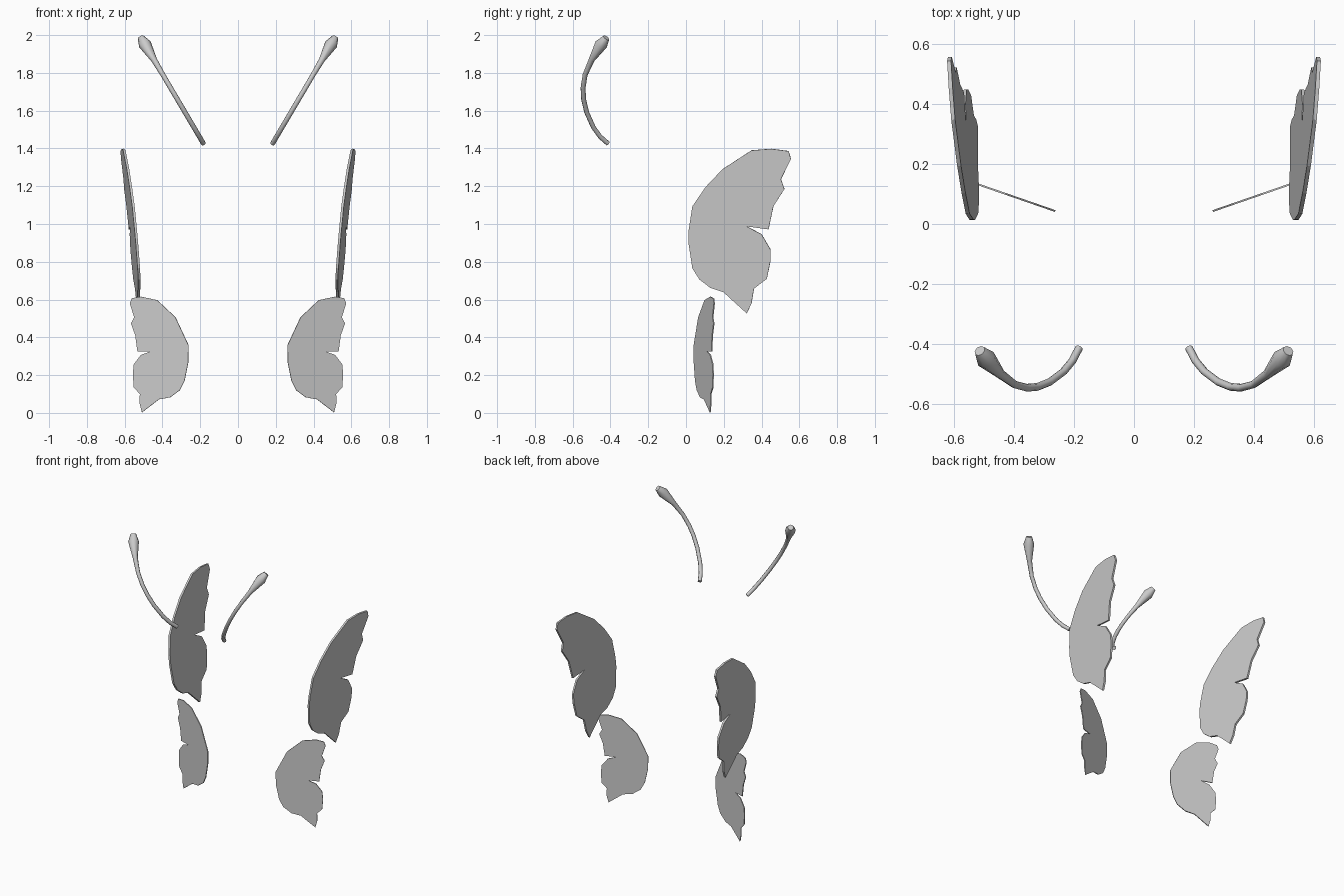
import bpy

# Wing outlines, each listed as (along, height)
UPPER = [(.347, 1.39), (.452, 1.398), (.543, 1.386), (.556, 1.344), (.503, 1.237), (.521, 1.185),
         (.463, 1.094), (.437, .972), (.32, .988), (.40, .946), (.447, .866), (.447, .803),
         (.428, .71), (.36, .658), (.347, .58), (.322, .527), (.198, .64), (.13, .662),
         (.071, .707), (.034, .766), (.013, .904), (.015, .97), (.034, 1.094), (.103, 1.195), (.193, 1.29)]
LOWER = [(.425, .597), (.51, .615), (.558, .607), (.569, .58), (.546, .506), (.563, .474),
         (.54, .41), (.529, .326), (.458, .326), (.51, .307), (.548, .257), (.553, .204),
         (.548, .135), (.516, .1), (.517, .05), (.505, .003), (.415, .072), (.357, .082),
         (.305, .12), (.28, .17), (.26, .27), (.259, .358), (.328, .506)]

# Antenna centre line (y, z, radius), thin stem and bulbous tip
ANTENNA = [(-.413, 1.426, .013), (-.455, 1.463, .013), (-.491, 1.513, .013), (-.526, 1.592, .013),
           (-.542, 1.66, .013), (-.545, 1.72, .013), (-.534, 1.79, .013), (-.50, 1.868, .016),
           (-.449, 1.951, .034), (-.422, 1.986, .019)]


def wing(name, points, thickness):
    mesh = bpy.data.meshes.new(name)
    mesh.from_pydata(points, [], [range(len(points))])
    ob = bpy.data.objects.new(name, mesh)
    bpy.context.collection.objects.link(ob)
    mod = ob.modifiers.new("thickness", 'SOLIDIFY')
    mod.thickness = thickness
    mod.offset = 0


def antenna(name, side):
    curve = bpy.data.curves.new(name, 'CURVE')
    curve.dimensions = '3D'
    curve.bevel_depth = 1
    curve.bevel_resolution = 2
    curve.use_fill_caps = True
    spline = curve.splines.new('POLY')
    spline.points.add(len(ANTENNA) - 1)
    for p, (y, z, r) in zip(spline.points, ANTENNA):
        p.co = (side * (.183 + (z - 1.426) * .59), y, z, 1)
        p.radius = r
    spline.use_smooth = True
    ob = bpy.data.objects.new(name, curve)
    bpy.context.collection.objects.link(ob)
    # Turn the tube into a mesh with crisp end caps
    bpy.ops.object.select_all(action='DESELECT')
    bpy.context.view_layer.objects.active = ob
    ob.select_set(True)
    bpy.ops.object.convert(target='MESH')
    bpy.ops.object.shade_smooth_by_angle(angle=.9)


for label, s in (("right", 1), ("left", -1)):
    # Upper wings lean outward, lower wings are turned about the vertical
    wing("upper_wing_" + label,
         [(s * (.54 + .072 * (y - .02) + .087 * (z - .95)), y, z) for y, z in UPPER], .013)
    wing("lower_wing_" + label,
         [(s * (x + .003), .043 + .346 * (x - .259), z) for x, z in LOWER], .006)
    antenna("antenna_" + label, s)
